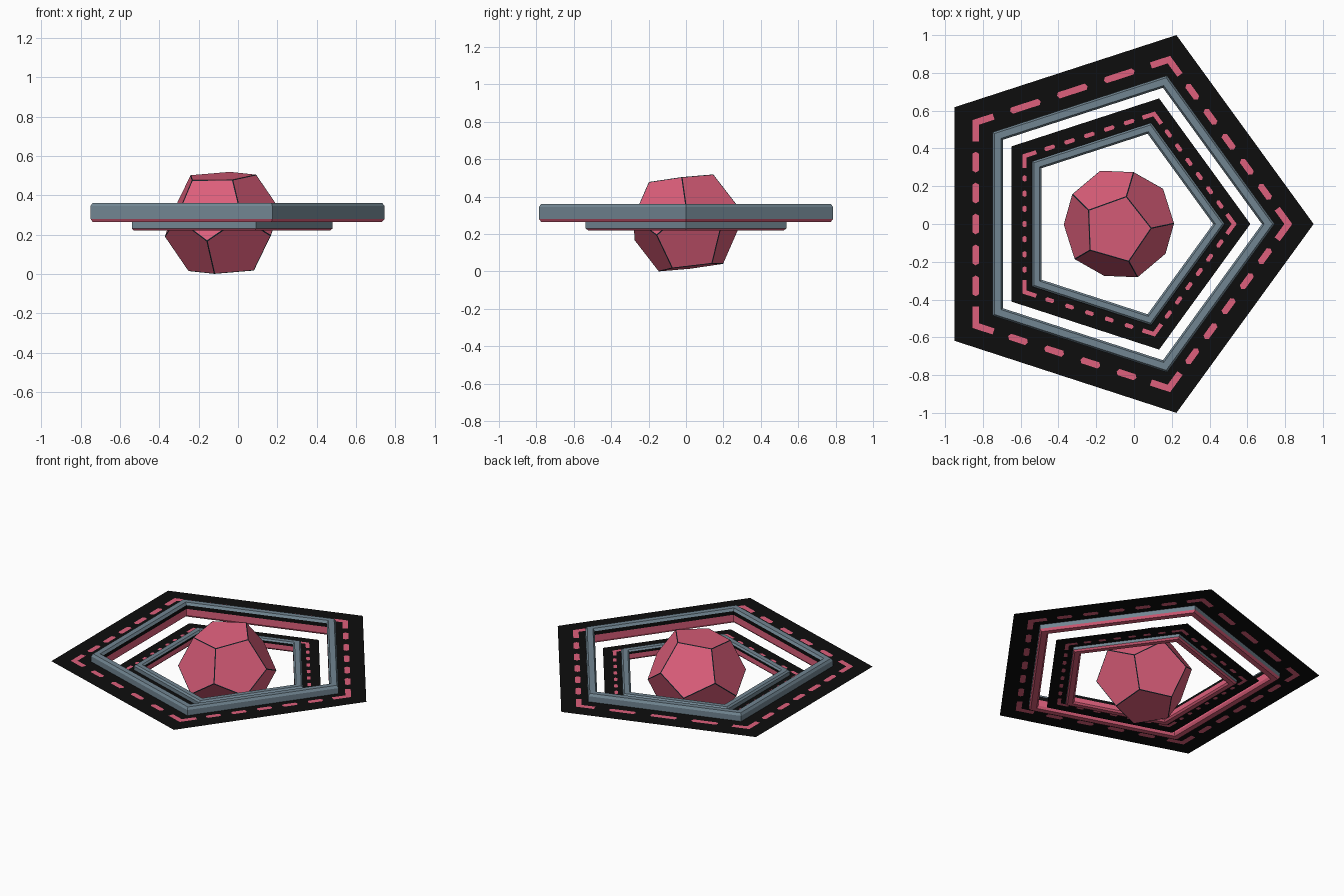
import bpy, bmesh, math
from mathutils import Vector, Matrix

if "Cube" in bpy.data.objects:
    bpy.data.objects.remove(bpy.data.objects["Cube"])

def mat(name, c):
    m = bpy.data.materials.new(name)
    m.diffuse_color = (*c, 1)
    m.use_nodes = True
    m.node_tree.nodes["Principled BSDF"].inputs["Base Color"].default_value = m.diffuse_color
    return m

PINK = mat("rose pink", (0.73, 0.115, 0.2))
SLATE = mat("slate grey", (0.165, 0.235, 0.285))
BLACK = mat("black", (0.004, 0.004, 0.004))
SEAM = mat("dark slate", (0.022, 0.04, 0.055))

def make(name, bm, mats, loc):
    me = bpy.data.meshes.new(name)
    bm.to_mesh(me)
    bm.free()
    for m in mats:
        me.materials.append(m)
    ob = bpy.data.objects.new(name, me)
    ob.location = loc
    bpy.context.collection.objects.link(ob)
    return ob

def corner(r, k, z=0):
    a = math.radians(72 * k)
    return Vector((r * math.cos(a), r * math.sin(a), z))

C36 = math.cos(math.radians(36))

# Five-sided ring with a chamfered section: slate outside and top, black and pink inside
def ring(name, R, w, h, loc):
    bm = bmesh.new()
    c, d, A = 0.16 * h, 0.01, R * C36
    prof = [(0, -h/2 + c), (0, h/2 - c), (-d, h/2), (d - w, h/2), (-w, h/2 - c),
            (-w, 0.008), (-w, c - h/2), (d - w, -h/2), (-d, -h/2)]
    cols = [0, 0, 0, 0, 1, 2, 2, 2, 2]
    loops = [[bm.verts.new(corner((A + o) / C36, k, z)) for o, z in prof] for k in range(5)]
    n = len(prof)
    for k in range(5):
        p, q = loops[k], loops[(k + 1) % 5]
        for i in range(n):
            j = (i + 1) % n
            bm.faces.new((p[i], q[i], q[j], p[j])).material_index = cols[i]
    bmesh.ops.recalc_face_normals(bm, faces=bm.faces)
    make(name, bm, [SLATE, BLACK, PINK], loc)

# Flat five-sided sheet around a ring
def sheet(name, R, r, loc):
    bm = bmesh.new()
    o = [bm.verts.new(corner(R, k)) for k in range(5)]
    i = [bm.verts.new(corner(r, k)) for k in range(5)]
    for k in range(5):
        j = (k + 1) % 5
        bm.faces.new((o[k], o[j], i[j], i[k]))
    make(name, bm, [BLACK], loc)

# Painted dashes on both faces of a sheet, with bent marks at the corners
def dashes(name, R, w, arm, sides, loc):
    bm = bmesh.new()

    def both(pts):
        for s in (1, -1):
            vs = [bm.verts.new((p.x, p.y, 0.002 * s)) for p in pts]
            f = bm.faces.new(vs)
            f.normal_update()
            if f.normal.z * s < 0:
                f.normal_flip()

    for k, (count, length) in enumerate(sides):
        a, b = corner(R, k), corner(R, k + 1)
        u = (b - a).normalized()
        v = Vector((u.y, -u.x, 0))
        side = (b - a).length
        for e, s in ((k, 1), (k + 1, -1)):
            po, pi = corner(R + w / C36, e), corner(R - w / C36, e)
            end = corner(R, e) + u * s * arm
            both([po, end + v * w, end - v * w, pi])
        pitch = (side - 2 * arm) / (count + 0.35)
        for i in range(count):
            m = a + u * (side / 2 + (i - (count - 1) / 2) * pitch)
            L, t = length / 2, length / 2 - w * 0.6
            both([m + u * L, m + u * t + v * w, m - u * t + v * w,
                  m - u * L, m - u * t - v * w, m + u * t - v * w])
    make(name, bm, [PINK], loc)

# Outer ring group
ring("outer_ring", 0.8264, 0.055, 0.096, (-0.081, 0, 0.3125))
sheet("outer_sheet", 1.0515, 0.79, (-0.1004, 0, 0.308))
dashes("outer_dashes", 0.915, 0.017, 0.1,
       [(5, 0.1), (3, 0.17), (5, 0.11), (4, 0.11), (5, 0.1)], (-0.098, 0, 0.308))

# Inner ring group
ring("inner_ring", 0.564, 0.05, 0.066, (-0.083, 0, 0.253))
sheet("inner_sheet", 0.699, 0.535, (-0.083, 0, 0.25))
dashes("inner_dashes", 0.613, 0.011, 0.065,
       [(6, 0.05), (5, 0.06), (7, 0.035), (5, 0.05), (6, 0.05)], (-0.083, 0, 0.25))

# Twelve-faced core with dark seams along its edges
bm = bmesh.new()
Rd = 0.3
for s in (1, -1):
    for rr, hh in ((0.607, 0.7947), (0.9822, 0.1876)):
        for k in range(5):
            bm.verts.new(corner(rr * Rd, k, hh * Rd) * s)
bmesh.ops.convex_hull(bm, input=bm.verts)
bmesh.ops.dissolve_limit(bm, angle_limit=math.radians(5), verts=bm.verts, edges=bm.edges)
bmesh.ops.recalc_face_normals(bm, faces=bm.faces)
panels = list(bm.faces)
seams = bmesh.ops.inset_individual(bm, faces=panels, thickness=0.005, depth=0)["faces"]
for f in seams:
    f.material_index = 1
tilt = Vector((0, 0, 1)).rotation_difference(Vector((-0.042, -0.118, 0.992))).to_matrix()
bmesh.ops.rotate(bm, verts=bm.verts, cent=(0, 0, 0),
                 matrix=tilt @ Matrix.Rotation(math.radians(2), 3, 'Z'))
low = min(v.co.z for v in bm.verts)
make("core", bm, [PINK, SEAM], (-0.08, 0, -low))
